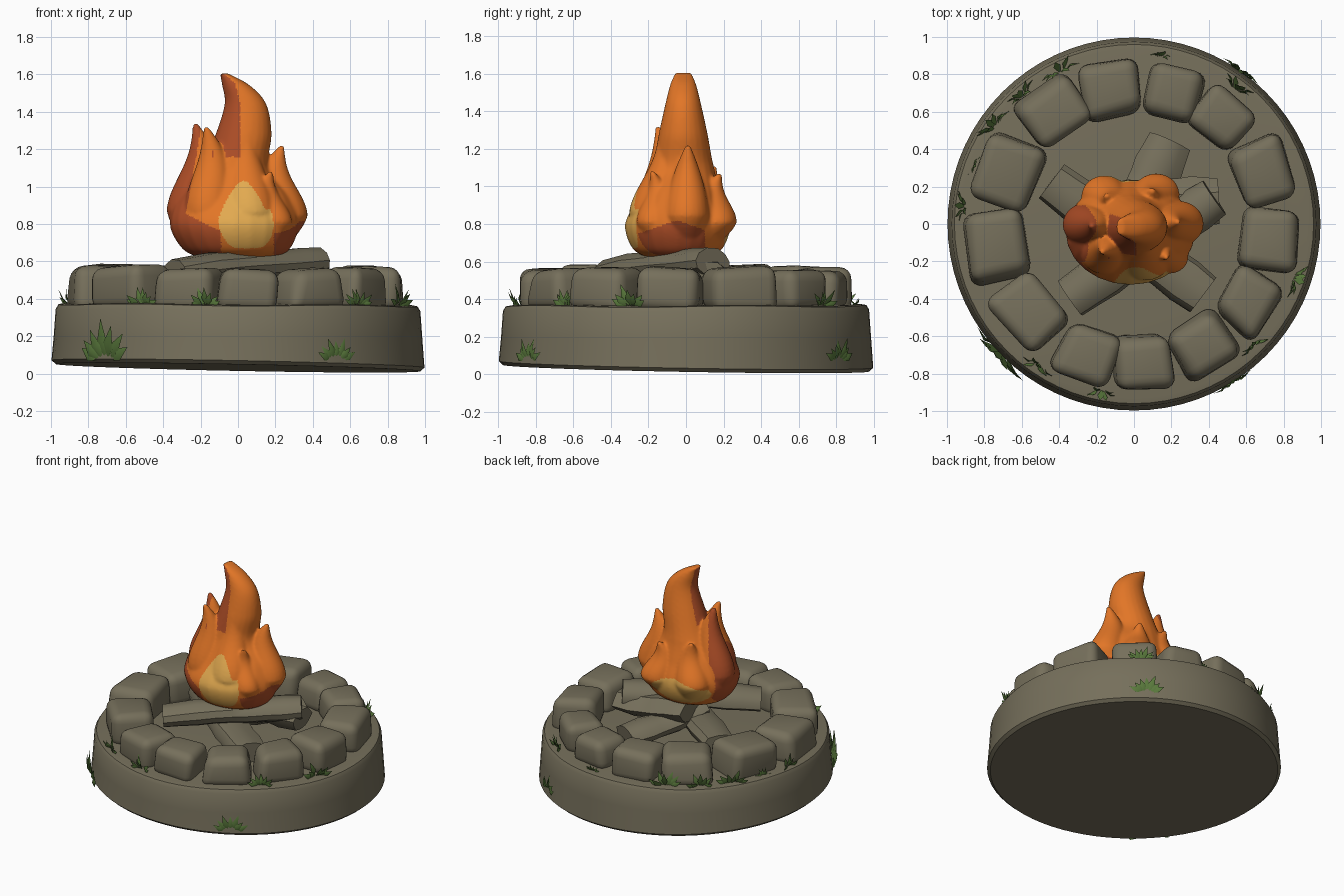
import bpy, bmesh, math, random
from mathutils import Vector, Matrix

if "Cube" in bpy.data.objects:
    bpy.data.objects.remove(bpy.data.objects["Cube"])
random.seed(4)


def mat(name, r, g, b):
    m = bpy.data.materials.new(name)
    m.diffuse_color = (r, g, b, 1)
    m.use_nodes = True
    m.node_tree.nodes["Principled BSDF"].inputs["Base Color"].default_value = m.diffuse_color
    return m


STONE = mat("stone_grey_brown", 0.18, 0.16, 0.105)
ORANGE = mat("flame_orange", 0.76, 0.18, 0.02)
RED = mat("flame_dark_red", 0.42, 0.075, 0.02)
YELLOW = mat("flame_yellow", 0.76, 0.40, 0.08)
GREEN = mat("grass_green", 0.10, 0.19, 0.045)


def finish(bm, name, mats, angle=40):
    bmesh.ops.recalc_face_normals(bm, faces=bm.faces)
    me = bpy.data.meshes.new(name)
    bm.to_mesh(me)
    bm.free()
    ob = bpy.data.objects.new(name, me)
    bpy.context.collection.objects.link(ob)
    for m in mats:
        me.materials.append(m)
    bpy.ops.object.select_all(action='DESELECT')
    ob.select_set(True)
    bpy.context.view_layer.objects.active = ob
    bpy.ops.object.shade_smooth_by_angle(angle=math.radians(angle))
    return ob


def turn(n):
    return [math.tau * i / n for i in range(n)]


def loft(bm, rings):
    """Skin rings of points and cap both ends."""
    vs = [[bm.verts.new(p) for p in r] for r in rings]
    n = len(vs[0])
    for a, b in zip(vs, vs[1:]):
        for i in range(n):
            bm.faces.new((a[i], a[(i + 1) % n], b[(i + 1) % n], b[i]))
    bm.faces.new(vs[0][::-1])
    bm.faces.new(vs[-1])


# round base: slightly tilted underside, softly uneven rim
def base_point(r, z, a):
    x, y = r * math.cos(a), r * math.sin(a)
    tilt = 0.032 - 0.02 * x - 0.018 * y if z < .1 else 0.004 * math.sin(5 * a) - 0.006 * x
    return (x, y, z + tilt)


bm = bmesh.new()
PROFILE = [(.975, 0), (.997, .02), (.985, .2), (.975, .34), (.96, .365), (.93, .37)]
loft(bm, [[base_point(r, z, a) for a in turn(72)] for r, z in PROFILE])
finish(bm, "stone_base", [STONE])

# ring of rounded stones: each fills the gap between its neighbours
ANGLES = [100, 74, 50, 22, -7, -34, -60, -86, -110, -140, -171, -202, -234]
for k, deg in enumerate(ANGLES):
    before = ANGLES[k - 1] if k else ANGLES[-1] + 360
    after = ANGLES[k + 1] if k < 12 else ANGLES[0] - 360
    w = 0.745 * math.radians((before - after) / 2)
    d = 0.17 + 0.38 * w
    h = 0.14 + 0.26 * w
    bm = bmesh.new()
    bmesh.ops.create_cube(bm, size=1)
    for v in bm.verts:
        t = 0.9 if v.co.z > 0 else 1.0
        inner = 0.9 if v.co.y < 0 else 1.0
        v.co = Vector((v.co.x * w * t * inner, v.co.y * d * t, v.co.z * h))
        v.co += Vector([random.uniform(-.024, .024), random.uniform(-.024, .024), random.uniform(-.015, .015)])
    bmesh.ops.bevel(bm, geom=bm.edges[:], offset=0.064, segments=4, profile=0.5, affect='EDGES')
    a = math.radians(deg)
    rot = Matrix.Rotation(a - math.pi / 2, 4, 'Z')
    bm.transform(Matrix.Translation((.735 * math.cos(a), .735 * math.sin(a), .335 + h / 2)) @ rot)
    finish(bm, f"ring_stone_{k + 1}", [STONE], 50)

# stacked logs: start and end
LOGS = [((-.34, -.40, .53), (.43, .14, .60)), ((-.44, .23, .45), (.37, -.38, .44)),
        ((.19, .44, .43), (-.06, -.10, .52)), ((.45, .12, .52), (-.10, .10, .56))]
for k, (a, b) in enumerate(LOGS):
    a, b = Vector(a), Vector(b)
    d = (b - a).normalized()
    side = d.cross(Vector((0, 0, 1))).normalized()
    up = side.cross(d)
    jit = [random.uniform(.92, 1.14) for _ in range(11)]
    bm = bmesh.new()
    rings = []
    for j in range(9):
        t = j / 8
        s = 0.92 if j in (0, 8) else 1 + .04 * math.sin(4 * j)
        c = a.lerp(b, t) + up * 0.008 * math.sin(5 * t + k)
        rings.append([c + s * q * (side * .12 * math.cos(u + .2 * t) + up * .08 * math.sin(u + .2 * t))
                      for u, q in zip(turn(11), jit)])
    loft(bm, rings)
    finish(bm, f"log_{k + 1}", [STONE], 35)


# flame body with its main tongue: x, z, half width x, half width y
BODY = [(0, .615, .2, .15), (-.01, .67, .29, .24), (-.02, .8, .345, .28), (-.02, .95, .30, .22),
        (-.015, 1.1, .18, .165), (.03, 1.28, .15, .13), (.04, 1.44, .112, .095),
        (-.01, 1.54, .075, .07), (-.075, 1.605, .022, .045)]
# smaller tongues: base x, y, radius, then tip
TONGUES = [(-.22, 0, .125, -.228, -.01, 1.34), (-.12, -.12, .13, -.17, -.15, 1.32),
           (.05, -.15, .14, .05, -.13, 1.3), (.2, 0, .13, .235, .01, 1.22),
           (.17, -.15, .09, .175, -.18, 1.08), (.1, .12, .12, .1, .18, 1.07),
           (-.13, .12, .12, -.15, .15, 1.11)]


def spline(p, steps=6):
    out = []
    for i in range(len(p) - 1):
        q = [p[max(i - 1, 0)], p[i], p[i + 1], p[min(i + 2, len(p) - 1)]]
        for s in range(steps):
            t = s / steps
            out.append([b + .5 * t * (c - a + t * (2 * a - 5 * b + 4 * c - d + t * (3 * (b - c) + d - a)))
                        for a, b, c, d in zip(*q)])
    return out + [list(p[-1])]


def ellipse(x, y, z, rx, ry):
    return [(x + rx * math.cos(u), y + ry * math.sin(u), z) for u in turn(24)]


bm = bmesh.new()
loft(bm, [ellipse(x, -.015 - .03 * max(0, min(1, (1.1 - z) / .3)), z, rx, ry) for x, z, rx, ry in spline(BODY)])
for x, y, r, *tip in TONGUES:
    base, tip = Vector((x, y, .72)), Vector(tip)
    out = Vector((x, y, 0)).normalized()
    rings = []
    for j in range(17):
        t = j / 16
        c = base.lerp(tip, t) + out * .03 * math.sin(math.tau * t)
        w = r * (1 - t * t) * min(1, .65 + 1.4 * t) + .013
        rings.append(ellipse(*c, w, w * .9))
    loft(bm, rings)
flame = finish(bm, "flame", [ORANGE, RED, YELLOW])
fuse = flame.modifiers.new("fuse", 'REMESH')
fuse.mode, fuse.voxel_size = 'VOXEL', 0.009
soft = flame.modifiers.new("soften", 'SMOOTH')
soft.iterations, soft.factor = 9, 0.5
for m in ("fuse", "soften"):
    bpy.ops.object.modifier_apply(modifier=m)

# flame colours: red on the left flank and low skirt, yellow hearts front and back
for f in flame.data.polygons:
    x, y, z = f.center
    nx, ny, nz = f.normal
    if z < .83:
        wx = 0.15 * math.sqrt(max(0, 1 - ((.83 - z) / .17) ** 2))
    else:
        wx = 0.15 * max(0, 1 - (z - .83) / .2) ** .6
    front = y < -.05 and ny < .1 and .67 < z < 1.03 and (
        abs(x - .03) < wx * .9 or (x > 0 and z < .88 and math.hypot((x - .1) / .09, (z - .8) / .13) < 1))
    back = y > .0 and math.hypot((x + .09) / .2, (z - .76) / .09) < 1
    flank = y < .1 and z < 1.36 and x < -.2 - .08 * min(1, max(0, (1.3 - z) / .45))
    tip = z > 1.16 and x < .01 - .25 * max(0, z - 1.45) and -.85 * nx - .52 * ny > .45 and x > -.14
    skirt = y < 0 and x < -.09 and z < .76 - .5 * (x + .09)
    right = x > .19 and y < .1 and z < .82 - .35 * abs(y + .05)
    f.material_index = 2 if front or back else 1 if flank or tip or skirt or right else 0
bpy.ops.object.shade_smooth_by_angle(angle=math.radians(50))


# grass tufts: fans of pointed blades, placed by angle
def tuft(name, deg, r, z, size, spread):
    a = math.radians(deg)
    out = Vector((math.cos(a), math.sin(a), 0))
    tan = Vector((-out.y, out.x, 0))
    bm = bmesh.new()
    for i in range(7):
        lean = -1.1 + 2.2 * i / 6
        L = size * random.uniform(.75, 1.05) * (1 - .25 * abs(lean))
        d = (tan * math.sin(lean) + Vector((0, 0, math.cos(lean))) + out * random.uniform(-.1, 1) * spread).normalized()
        side = d.cross(out).normalized() * size * .15
        root = out * (r + .008) + Vector((0, 0, z)) + tan * lean * size * .2
        mid = root + d * L * .45 + out * .012
        v = [bm.verts.new(p) for p in (root, mid + side, root + d * L, mid - side, mid + out * size * .06)]
        for j in range(4):
            bm.faces.new((v[j], v[(j + 1) % 4], v[4]))
        bm.faces.new(v[3::-1])
    finish(bm, name, [GREEN], 60)


for deg, size in ((-136, .24), (-58, .14), (55, .15)):
    tuft(f"side_grass_{deg}", deg, .975, .07, size, .25)
for k, deg in enumerate((174, 145, 131, 116, 53, 81, 160, -19, -45, -101, -124)):
    small = .07 if deg in (81, 160) else random.uniform(.11, .14)
    tuft(f"rim_grass_{k + 1}", deg, .89, .36, small, .9)
